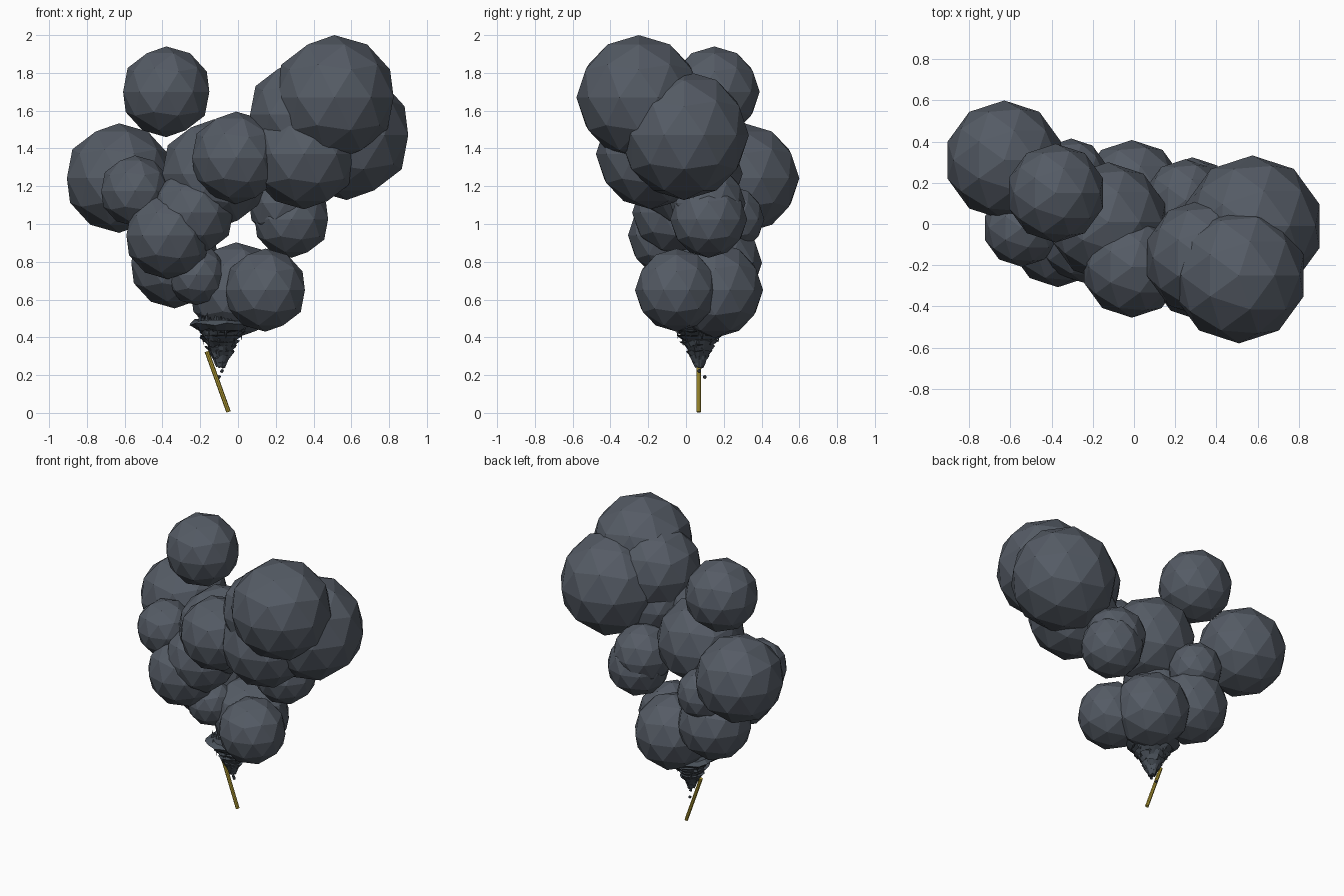
import bpy, bmesh, math, random
from mathutils import Vector, Matrix

random.seed(4)
cube = bpy.data.objects.get("Cube")
if cube:
    bpy.data.objects.remove(cube, do_unlink=True)


def material(name, rgb):
    m = bpy.data.materials.new(name)
    m.use_nodes = True
    m.diffuse_color = (*rgb, 1)
    m.node_tree.nodes["Principled BSDF"].inputs["Base Color"].default_value = (*rgb, 1)
    return m


slate = material("slate_smoke", (0.09, 0.105, 0.13))
dark = material("dark_slate", (0.07, 0.085, 0.105))
yellow = material("mustard_yellow", (0.46, 0.34, 0.035))


def finish(name, bm, mat):
    mesh = bpy.data.meshes.new(name)
    bm.to_mesh(mesh)
    bm.free()
    mesh.materials.append(mat)
    obj = bpy.data.objects.new(name, mesh)
    bpy.context.collection.objects.link(obj)
    return obj


def puff(name, x, y, z, r, mat=slate, detail=2):
    bm = bmesh.new()
    bmesh.ops.create_icosphere(bm, subdivisions=detail, radius=r)
    finish(name, bm, mat).location = (x, y, z)


# Smoke cloud: faceted puffs
puff("crown_puff", .51, -.25, 1.67, .33)
puff("outer_crown_puff", .575, -.01, 1.47, .343)
puff("inner_crown_puff", .335, -.165, 1.58, .285)
puff("under_crown_puff", .35, -.185, 1.37, .292)
puff("front_centre_puff", -.01, -.21, 1.35, .245)
puff("core_puff", -.125, .01, 1.265, .29)
puff("side_puff", -.63, .31, 1.243, .29)
puff("floating_puff", -.38, .15, 1.70, .24)
puff("small_side_puff", -.545, -.02, 1.175, .188)
puff("front_low_puff", -.37, -.075, .94, .232)
puff("inner_low_puff", -.245, -.055, 1.06, .23)
puff("back_small_puff", -.305, .24, 1.025, .175)
puff("lower_side_puff", -.335, .16, .795, .242)
puff("lower_small_puff", -.22, .02, .73, .16)
puff("mid_puff", .283, .12, 1.025, .204)
puff("mid_upper_puff", .25, .115, 1.11, .2)
puff("base_back_puff", -.01, .155, .65, .253)
puff("base_front_puff", .145, -.05, .65, .22)

# Jagged funnel: ragged tapering layers with a wide rim
CX, CY = -.09, .07
SIDES, LAYERS = 18, 8
bm = bmesh.new()


def ring(z, r, jitter):
    verts = []
    for i in range(SIDES):
        a = math.tau * i / SIDES
        k = r * random.uniform(1 - jitter, 1 + jitter)
        dz = random.uniform(-.008, .008)
        verts.append(bm.verts.new((CX + k * math.cos(a), CY + k * math.sin(a), z + dz)))
    return verts


for n in range(LAYERS):
    t = n / (LAYERS - 1)
    z = .28 + .175 * t
    wide = .035 + .105 * t
    low, high = ring(z - .035, wide * .65, .1), ring(z, wide, .14)
    for i in range(SIDES):
        j = (i + 1) % SIDES
        bm.faces.new((low[i], low[j], high[j], high[i]))
    bm.faces.new(low[::-1])
    bm.faces.new(high)
finish("funnel", bm, dark)

bm = bmesh.new()
low, mid, high = ring(.44, .13, .06), ring(.47, .17, .05), ring(.49, .14, .08)
for a, b in ((low, mid), (mid, high)):
    for i in range(SIDES):
        j = (i + 1) % SIDES
        bm.faces.new((a[i], a[j], b[j], b[i]))
bm.faces.new(low[::-1])
bm.faces.new(high)
finish("funnel_rim", bm, dark)

# Small spikes standing on the rim and hanging from the funnel
bm = bmesh.new()
for i in range(36):
    a = math.tau * i / 36
    r = random.uniform(.08, .135)
    h = random.uniform(.03, .07)
    at = Matrix.Translation((CX + r * math.cos(a), CY + r * math.sin(a), .475 + h / 2))
    bmesh.ops.create_cone(bm, cap_ends=True, segments=4, radius1=.014, radius2=0,
                          depth=h, matrix=at)
for i in range(24):
    a = 2.4 * i
    r = .03 + .09 * i / 24
    at = Matrix.Translation((CX + r * math.cos(a), CY + r * math.sin(a), .255 + 1.4 * r))
    bmesh.ops.create_cone(bm, cap_ends=True, segments=4, radius1=0, radius2=.009,
                          depth=.05, matrix=at)
finish("funnel_spikes", bm, dark)

# Loose crumbs under the funnel
for i, (x, y, z) in enumerate([(-.085, .07, .222), (-.1, .1, .19), (-.08, .08, .245)]):
    puff(f"crumb_{i + 1}", x, y, z, .011, dark, 1)

# Leaning stick
top, foot = Vector((-.165, .068, .325)), Vector((-.05, .068, .005))
axis = top - foot
bm = bmesh.new()
bmesh.ops.create_cone(bm, cap_ends=True, segments=8, radius1=.012, radius2=.012, depth=axis.length)
stick = finish("stick", bm, yellow)
stick.location = (top + foot) / 2
stick.rotation_euler = axis.to_track_quat("Z", "Y").to_euler()
